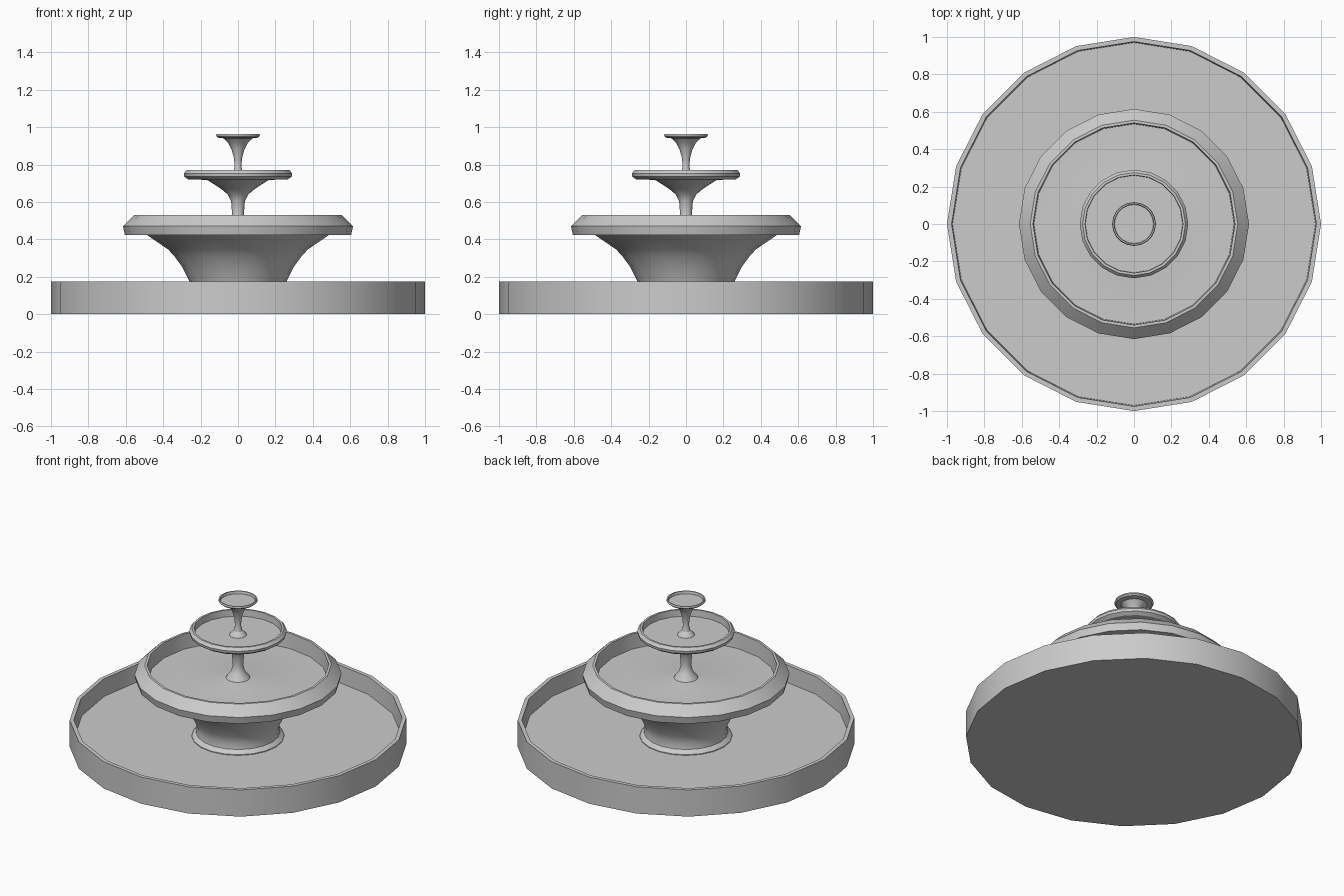
import bpy, bmesh, math

SIDES = 20


def lathe(name, profile):
    """Spin an (r, z) profile around z; r = 0 ends close to a single point."""
    bm = bmesh.new()
    rings = []
    for r, z in profile:
        if r == 0:
            rings.append([bm.verts.new((0, 0, z))] * SIDES)
        else:
            rings.append([bm.verts.new((r * math.cos(2 * math.pi * i / SIDES),
                                        r * math.sin(2 * math.pi * i / SIDES), z))
                          for i in range(SIDES)])
    for a, b in zip(rings, rings[1:]):
        for i in range(SIDES):
            j = (i + 1) % SIDES
            quad = list(dict.fromkeys((a[i], a[j], b[j], b[i])))
            bm.faces.new(quad)
    bmesh.ops.recalc_face_normals(bm, faces=bm.faces)
    mesh = bpy.data.meshes.new(name)
    bm.to_mesh(mesh)
    bm.free()
    obj = bpy.data.objects.new(name, mesh)
    bpy.context.collection.objects.link(obj)
    bpy.ops.object.select_all(action='DESELECT')
    obj.select_set(True)
    bpy.context.view_layer.objects.active = obj
    bpy.ops.object.shade_smooth_by_angle(angle=math.radians(30))
    return obj


# Ground pool: thin wall around a flat floor
lathe("pool", [(0, 0), (1.0, 0), (1.0, 0.175), (0.975, 0.175),
               (0.97, 0.063), (0, 0.063)])

# Large bowl on its flared pedestal, with a shallow mound inside
lathe("large_bowl", [(0, 0.055), (0.275, 0.055), (0.275, 0.068), (0.25, 0.09),
                     (0.245, 0.13), (0.26, 0.175), (0.30, 0.255), (0.34, 0.31),
                     (0.375, 0.347), (0.485, 0.422), (0.605, 0.424), (0.615, 0.47),
                     (0.555, 0.53), (0.54, 0.53), (0.535, 0.432), (0.16, 0.43),
                     (0.075, 0.447), (0, 0.447)])

# Middle bowl and stem
lathe("middle_bowl", [(0, 0.44), (0.075, 0.44), (0.065, 0.46), (0.042, 0.485),
                      (0.031, 0.53), (0.037, 0.605), (0.055, 0.64), (0.09, 0.67),
                      (0.165, 0.718), (0.265, 0.72), (0.287, 0.735), (0.29, 0.752),
                      (0.275, 0.77), (0.262, 0.77), (0.26, 0.727), (0, 0.727)])

# Top bowl and stem
lathe("top_bowl", [(0, 0.72), (0.055, 0.72), (0.048, 0.735), (0.027, 0.755),
                   (0.018, 0.79), (0.021, 0.83), (0.034, 0.88), (0.052, 0.915),
                   (0.078, 0.94), (0.108, 0.944), (0.117, 0.953), (0.114, 0.963),
                   (0.107, 0.963), (0.104, 0.946), (0, 0.944)])
